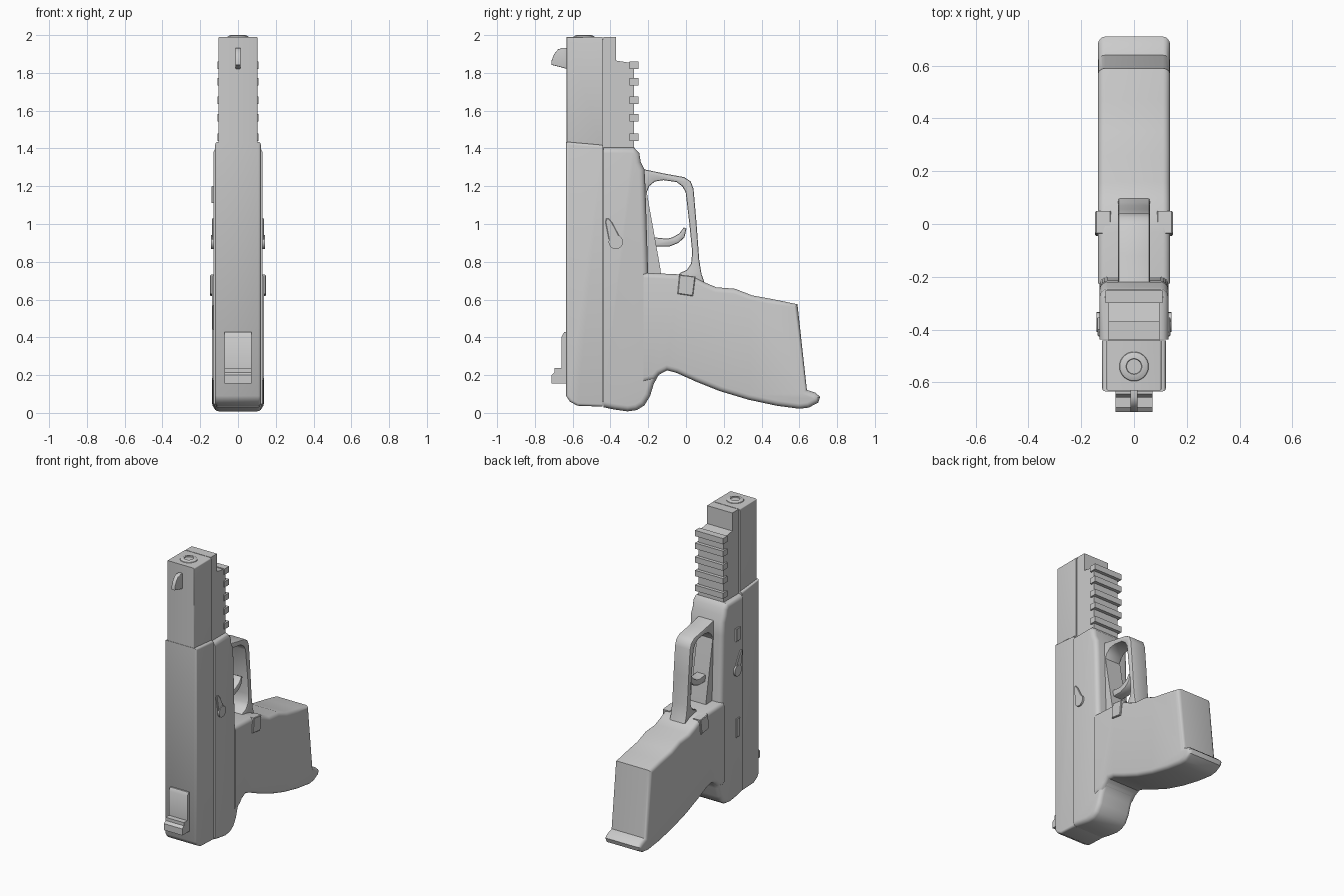
import bpy, bmesh, math
from mathutils import Vector


def extrude_x(name, pts, half, bevel=0.0, x=0.0, segs=3, keep=None):
    """Extrude a (y, z) profile along x, rounding the two side rims."""
    bm = bmesh.new()
    a = [bm.verts.new((x - half, y, z)) for y, z in pts]
    b = [bm.verts.new((x + half, y, z)) for y, z in pts]
    n = len(pts)
    caps = [bm.faces.new(a), bm.faces.new(b[::-1])]
    for i in range(n):
        j = (i + 1) % n
        bm.faces.new((a[j], a[i], b[i], b[j]))
    bmesh.ops.recalc_face_normals(bm, faces=bm.faces)
    if bevel:
        rim = []
        for f in caps:
            for e in f.edges:
                mid = (e.verts[0].co + e.verts[1].co) / 2
                if keep is None or keep(mid):
                    rim.append(e)
        bmesh.ops.bevel(bm, geom=rim, offset=bevel, segments=segs,
                        profile=0.5, affect='EDGES', clamp_overlap=False)
    return finish(name, bm)


def finish(name, bm):
    me = bpy.data.meshes.new(name)
    bm.to_mesh(me)
    bm.free()
    me.shade_smooth()
    me.set_sharp_from_angle(angle=math.radians(35))
    ob = bpy.data.objects.new(name, me)
    bpy.context.collection.objects.link(ob)
    return ob


def rect(y0, y1, z0, z1):
    return [(y0, z0), (y1, z0), (y1, z1), (y0, z1)]


def lathe_z(name, prof, cx, cy, n=32):
    """Spin an open (r, z) profile around a vertical axis."""
    bm = bmesh.new()
    rings = [[bm.verts.new((cx + r * math.cos(2 * math.pi * i / n),
                            cy + r * math.sin(2 * math.pi * i / n), z))
              for i in range(n)] for r, z in prof]
    for p, q in zip(rings, rings[1:]):
        for i in range(n):
            j = (i + 1) % n
            bm.faces.new((p[i], p[j], q[j], q[i]))
    bm.faces.new(rings[-1])
    return finish(name, bm)


# Slide: wide lower body and narrower upper body
extrude_x("slide_body", [(-0.635, 0.09), (-0.615, 0.06), (-0.575, 0.038), (-0.442, 0.033),
                         (-0.442, 1.418), (-0.635, 1.435)], 0.121, 0.014,
          keep=lambda m: m.y < -0.45)
extrude_x("slide_front", rect(-0.632, -0.442, 1.38, 1.99), 0.104, 0.008,
          keep=lambda m: m.y < -0.45)
extrude_x("slide_core", rect(-0.48, -0.40, 0.06, 1.98), 0.096)

# Muzzle ring and bore
lathe_z("muzzle", [(0.058, 1.985), (0.054, 1.994), (0.042, 1.999), (0.03, 2.0),
                   (0.028, 1.994)], 0, -0.54)

# Frame with rounded tail
extrude_x("frame", [(-0.438, 0.03), (-0.38, 0.018), (-0.31, 0.008), (-0.26, 0.015),
                    (-0.22, 0.04), (-0.19, 0.09), (-0.17, 0.155), (-0.145, 0.20),
                    (-0.11, 0.222), (-0.16, 0.30), (-0.20, 0.72), (-0.215, 1.20),
                    (-0.22, 1.29), (-0.24, 1.33), (-0.247, 1.375), (-0.275, 1.405),
                    (-0.438, 1.405)], 0.13, 0.03, segs=4, keep=lambda m: m.y > -0.43)

# Dust cover and accessory rail
extrude_x("dust_cover", [(-0.438, 1.38), (-0.275, 1.38), (-0.275, 1.85), (-0.37, 1.865),
                         (-0.37, 1.99), (-0.438, 1.99)], 0.097)
for i, z in enumerate((1.46, 1.562, 1.656, 1.752, 1.84)):
    extrude_x(f"rail_tooth_{i + 1}", rect(-0.30, -0.252, z - 0.02, z + 0.02), 0.108)

# Grip with flared base lip
extrude_x("grip", [(-0.225, 0.16), (-0.165, 0.175), (-0.14, 0.205), (-0.10, 0.225),
                   (-0.05, 0.212), (0.05, 0.167), (0.18, 0.115), (0.33, 0.07),
                   (0.48, 0.038), (0.60, 0.022), (0.65, 0.028), (0.70, 0.055),
                   (0.71, 0.085), (0.685, 0.107), (0.64, 0.122), (0.59, 0.575),
                   (0.47, 0.60), (0.35, 0.622), (0.26, 0.657), (0.16, 0.665),
                   (0.10, 0.69), (0.04, 0.72), (-0.03, 0.733), (-0.225, 0.742)],
          0.137, 0.027, segs=4, keep=lambda m: m.y > -0.21)

# Trigger guard loop (open profile running out and back)
outer = [(-0.225, 1.29), (-0.12, 1.268), (-0.01, 1.248), (0.025, 1.225), (0.04, 1.185),
         (0.056, 1.0), (0.07, 0.81), (0.082, 0.735), (0.105, 0.67)]
inner = [(-0.06, 0.70), (-0.03, 0.742), (0.005, 0.757), (0.027, 0.79), (0.033, 0.85),
         (0.018, 1.0), (-0.002, 1.17), (-0.02, 1.20), (-0.05, 1.222), (-0.12, 1.232),
         (-0.165, 1.225), (-0.195, 1.20), (-0.215, 1.15)]
extrude_x("trigger_guard", outer + inner + [(-0.24, 1.15)], 0.06, 0.008, segs=2)
extrude_x("guard_web", [(-0.24, 0.70), (-0.13, 0.70), (-0.135, 0.76), (-0.21, 1.18),
                        (-0.24, 1.20)], 0.06)

# Curved trigger
extrude_x("trigger", [(-0.18, 0.88), (-0.09, 0.88), (-0.04, 0.90), (-0.008, 0.93),
                      (0.002, 0.975), (-0.012, 0.982), (-0.035, 0.95), (-0.07, 0.93),
                      (-0.10, 0.922), (-0.18, 0.93)], 0.036, 0.008, segs=2)

# Sights
extrude_x("front_sight", [(-0.625, 1.82), (-0.713, 1.843), (-0.712, 1.865), (-0.698, 1.90),
                          (-0.677, 1.925), (-0.655, 1.932), (-0.625, 1.932)], 0.014, 0.004)
extrude_x("rear_sight", [(-0.625, 0.155), (-0.713, 0.155), (-0.713, 0.20), (-0.695, 0.215),
                         (-0.695, 0.237), (-0.658, 0.237), (-0.658, 0.405),
                         (-0.645, 0.428), (-0.625, 0.428)], 0.071)

# Mirrored side controls: levers and release buttons
cy, cz, r = -0.372, 0.905, 0.038
arc = [(cy + r * math.cos(math.radians(t)), cz + r * math.sin(math.radians(t)))
       for t in range(0, 360, 20)]
arm = [(-0.405, 0.90), (-0.35, 0.93), (-0.392, 1.01), (-0.41, 1.03), (-0.424, 1.03),
       (-0.426, 1.005)]
button = [(-0.045, 0.63), (0.037, 0.618), (0.05, 0.722), (-0.035, 0.732)]
for s, side in ((1, "right"), (-1, "left")):
    extrude_x(f"lever_pivot_{side}", arc, 0.015, x=s * 0.127)
    extrude_x(f"lever_arm_{side}", arm, 0.014, 0.003, x=s * 0.124, segs=1)
    extrude_x(f"release_button_{side}", button, 0.03, 0.004, x=s * 0.117, segs=1)

# Left-side catches
extrude_x("upper_catch", rect(-0.40, -0.355, 1.11, 1.20), 0.015, 0.003, x=-0.126, segs=1)
extrude_x("lower_catch", rect(-0.40, -0.362, 0.44, 0.57), 0.015, 0.003, x=-0.121, segs=1)
